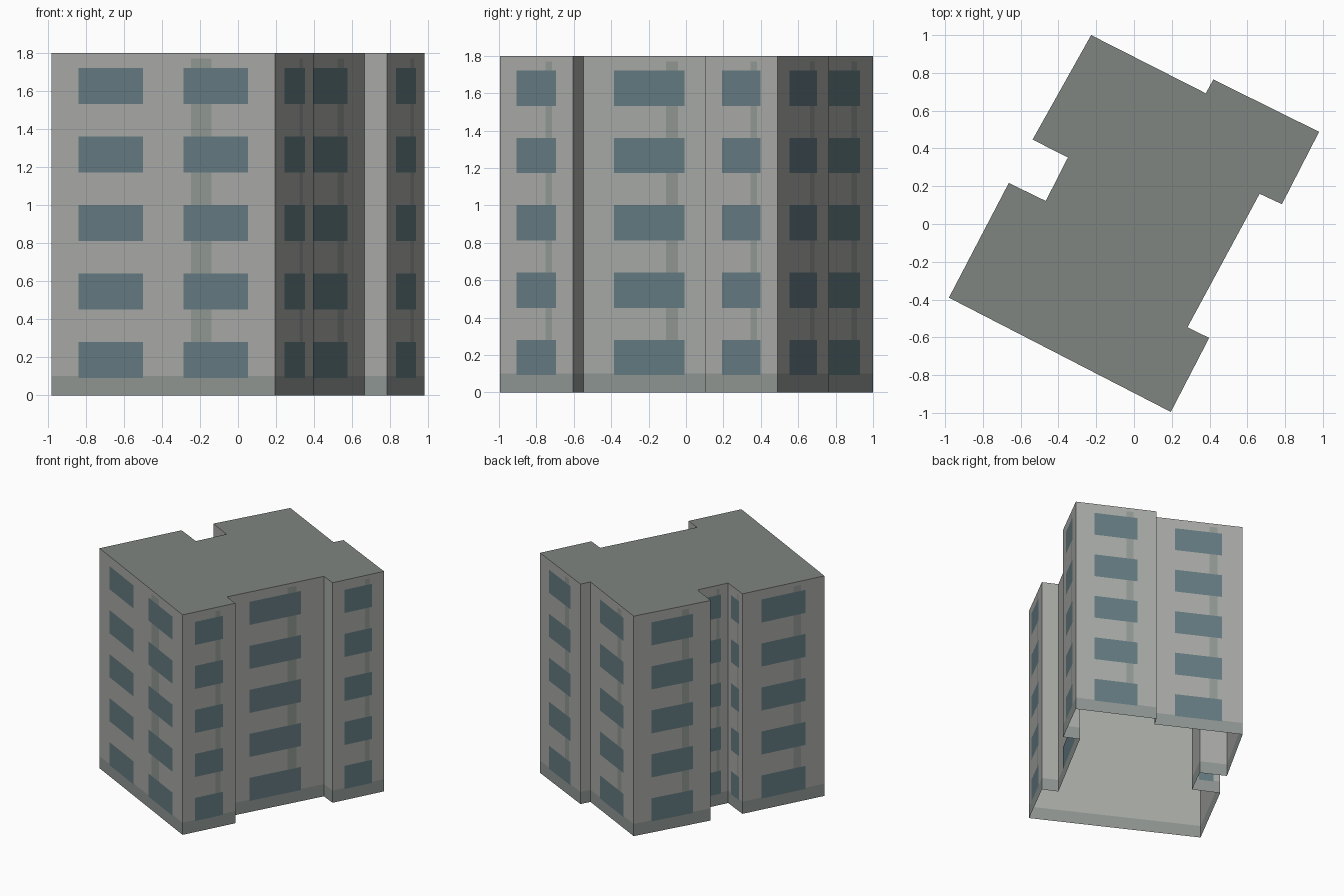
import bpy, bmesh
from mathutils import Vector

if "Cube" in bpy.data.objects:
    bpy.data.objects.remove(bpy.data.objects["Cube"])

HEIGHT, BAND, FLOORS, PITCH = 1.8, 0.1, 5, 0.36

# Footprint, counter-clockwise from the front-left corner
PLAN = [Vector(p) for p in (
    (-0.98, -0.39), (0.195, -0.995), (0.398, -0.603), (0.283, -0.547),
    (0.665, 0.16), (0.783, 0.105), (0.98, 0.488), (0.42, 0.765),
    (0.38, 0.692), (-0.227, 1.0), (-0.537, 0.447), (-0.35, 0.352),
    (-0.467, 0.122), (-0.663, 0.217))]
WALLS = list(zip(PLAN, PLAN[1:] + PLAN[:1]))


def material(name, rgb):
    m = bpy.data.materials.new(name)
    m.diffuse_color = (*rgb, 1)
    m.use_nodes = True
    m.node_tree.nodes["Principled BSDF"].inputs["Base Color"].default_value = m.diffuse_color
    return m


def build(name, faces, mat):
    """Make one flat-shaded object from a list of polygons."""
    bm = bmesh.new()
    for f in faces:
        bm.faces.new([bm.verts.new(p) for p in f])
    bmesh.ops.remove_doubles(bm, verts=bm.verts, dist=1e-5)
    me = bpy.data.meshes.new(name)
    bm.to_mesh(me)
    bm.free()
    me.materials.append(mat)
    ob = bpy.data.objects.new(name, me)
    bpy.context.collection.objects.link(ob)
    return ob


def panel(wall, u0, u1, z0, z1, offset=0.0):
    """Upright rectangle on a wall, between two fractions of its length."""
    a, b = wall
    d = b - a
    n = Vector((d.y, -d.x)).normalized() * offset
    p, q = a + d * u0 + n, a + d * u1 + n
    return [(p.x, p.y, z0), (q.x, q.y, z0), (q.x, q.y, z1), (p.x, p.y, z1)]


wall_mat = material("wall_grey", (0.40, 0.41, 0.39))
band_mat = material("band_grey", (0.28, 0.31, 0.295))
strip_mat = material("strip_grey", (0.29, 0.32, 0.30))
glass_mat = material("window_blue", (0.13, 0.20, 0.225))
roof_mat = material("roof_grey", (0.21, 0.235, 0.22))

# Shell: plinth band, walls and flat roof, open underneath
build("plinth_band", [panel(w, 0, 1, 0, BAND) for w in WALLS], band_mat)
build("walls", [panel(w, 0, 1, BAND, HEIGHT) for w in WALLS], wall_mat)
build("roof", [[(p.x, p.y, HEIGHT) for p in PLAN]], roof_mat)

# Windows and vertical strips on every wall long enough to carry them
windows, strips = [], []
for w in WALLS:
    length = (w[1] - w[0]).length
    if length < 0.15:
        continue
    bays = [(0.12, 0.41), (0.59, 0.88)] if length > 1 else [(0.23, 0.765)]
    strips.append(panel(w, 0.625, 0.715, BAND, 1.77, 0.001))
    for floor in range(FLOORS):
        z = floor * PITCH
        windows += [panel(w, u0, u1, z + 0.092, z + 0.281, 0.002) for u0, u1 in bays]
build("wall_strips", strips, strip_mat)
build("windows", windows, glass_mat)
